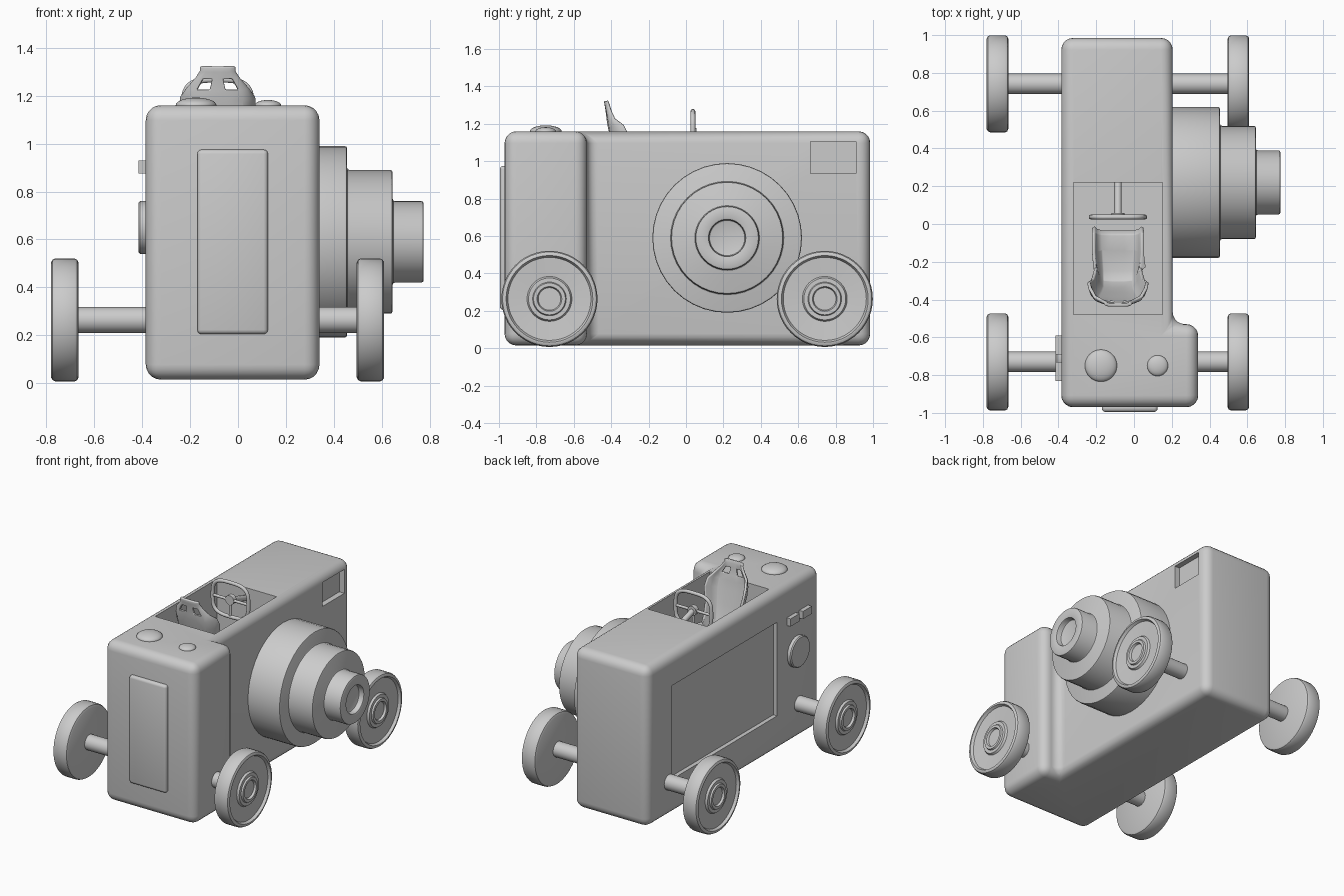
import bpy, bmesh, math
from mathutils import Vector, Matrix

cube = bpy.data.objects.get("Cube")
if cube:
    bpy.data.objects.remove(cube, do_unlink=True)

grey = bpy.data.materials.new("plain_grey")
grey.use_nodes = True
tone = (0.6, 0.6, 0.6, 1)
grey.diffuse_color = tone
grey.node_tree.nodes["Principled BSDF"].inputs["Base Color"].default_value = tone


def make(name, bm):
    bmesh.ops.recalc_face_normals(bm, faces=bm.faces)
    mesh = bpy.data.meshes.new(name)
    bm.to_mesh(mesh)
    bm.free()
    mesh.materials.append(grey)
    ob = bpy.data.objects.new(name, mesh)
    bpy.context.scene.collection.objects.link(ob)
    return ob


def bevel(ob, width, segments=3):
    mod = ob.modifiers.new("bevel", "BEVEL")
    mod.width, mod.segments, mod.angle_limit = width, segments, math.radians(40)


def finish(ob, angle=40):
    # bake the modifiers, then smooth everything but the hard edges
    bpy.ops.object.select_all(action="DESELECT")
    ob.select_set(True)
    bpy.context.view_layer.objects.active = ob
    if ob.modifiers or ob.type == "CURVE":
        bpy.ops.object.convert(target="MESH")
    bpy.ops.object.shade_smooth_by_angle(angle=math.radians(angle))
    return ob


def box(name, lo, hi):
    bm = bmesh.new()
    bmesh.ops.create_cube(bm, size=1)
    for v in bm.verts:
        v.co = [(a + b) / 2 + c * (b - a) for a, b, c in zip(lo, hi, v.co)]
    return make(name, bm)


def lathe(name, profile, y, z, side=1, steps=48):
    # revolve (x, radius) points about an axis running along x
    bm = bmesh.new()
    verts = [bm.verts.new((side * x, y, z + r)) for x, r in profile]
    edges = [bm.edges.new(p) for p in zip(verts, verts[1:])]
    bmesh.ops.spin(bm, geom=verts + edges, cent=(0, y, z), axis=(1, 0, 0),
                   angle=2 * math.pi, steps=steps)
    bmesh.ops.remove_doubles(bm, verts=bm.verts, dist=0.0004)
    return make(name, bm)


def tube(name, points, radius, cyclic=False):
    curve = bpy.data.curves.new(name, "CURVE")
    curve.dimensions = "3D"
    curve.bevel_depth, curve.bevel_resolution, curve.use_fill_caps = radius, 3, True
    spline = curve.splines.new("POLY")
    spline.points.add(len(points) - 1)
    for p, co in zip(spline.points, points):
        p.co = (*co, 1)
    spline.use_cyclic_u = cyclic
    curve.materials.append(grey)
    ob = bpy.data.objects.new(name, curve)
    bpy.context.scene.collection.objects.link(ob)
    return finish(ob)


# Body: extruded plan with a side grip, rounded, then cut
bm = bmesh.new()
plan = [(-0.385, -0.97), (0.34, -0.97), (0.34, -0.53), (0.205, -0.53), (0.205, 0.985), (-0.385, 0.985)]
base = bm.faces.new([bm.verts.new((x, y, 0.015)) for x, y in plan])
top = bmesh.ops.extrude_face_region(bm, geom=[base])["geom"]
bmesh.ops.translate(bm, vec=(0, 0, 1.145), verts=[v for v in top if isinstance(v, bmesh.types.BMVert)])
body = make("body", bm)
bevel(body, 0.063, 5)
cutters = [
    box("cockpit_cutter", (-0.32, -0.48, 0.72), (0.15, 0.22, 1.3)),
    box("screen_cutter", (-0.5, -0.48, 0.27), (-0.355, 0.715, 0.94)),
    box("window_cutter", (0.165, 0.665, 0.935), (0.3, 0.91, 1.105)),
]
for cutter in cutters:
    cutter.hide_render = True
    mod = body.modifiers.new("cut", "BOOLEAN")
    mod.object, mod.operation, mod.solver = cutter, "DIFFERENCE", "EXACT"
finish(body)
for cutter in cutters:
    bpy.data.objects.remove(cutter, do_unlink=True)

# Front plate and the small side controls
plate = box("front_plate", (-0.17, -0.995, 0.205), (0.125, -0.95, 0.975))
bevel(plate, 0.018)
finish(plate)
for i, y in enumerate((-0.64, -0.78)):
    box(f"side_button_{i + 1}", (-0.415, y - 0.05, 0.875), (-0.37, y + 0.05, 0.93))
finish(lathe("side_dial", [(0.37, 0), (0.37, 0.11), (0.408, 0.11), (0.415, 0.103), (0.415, 0)], -0.705, 0.65, -1))

# Domed buttons on top
for name, x, r, h in (("large_top_button", -0.175, 0.085, 0.032), ("small_top_button", 0.125, 0.055, 0.022)):
    bm = bmesh.new()
    bmesh.ops.create_uvsphere(bm, u_segments=32, v_segments=16, radius=1,
                              matrix=Matrix.Translation((x, -0.75, 1.16)) @ Matrix.Diagonal((r, r, h, 1)))
    finish(make(name, bm), 60)

# Stepped lens barrel
lens = lathe("lens", [(0.15, 0.4), (0.455, 0.4), (0.455, 0.3), (0.645, 0.3), (0.645, 0.17),
                      (0.775, 0.17), (0.775, 0.097), (0.735, 0.097), (0.735, 0)], 0.22, 0.59, 1, 40)
bevel(lens, 0.01, 2)
finish(lens)

# Axles and dished wheels
wheel_profile = [(0, 0), (0, 0.238), (0.006, 0.251), (0.018, 0.257), (0.097, 0.257), (0.109, 0.251),
                 (0.115, 0.24), (0.115, 0.232), (0.097, 0.222), (0.09, 0.12), (0.104, 0.112),
                 (0.104, 0.09), (0.115, 0.085), (0.115, 0.066), (0.1, 0.06), (0.1, 0)]
for place, y in (("front", -0.73), ("rear", 0.742)):
    finish(lathe(place + "_axle", [(-0.68, 0), (-0.68, 0.054), (0.51, 0.054), (0.51, 0)], y, 0.264, 1, 32))
    for label, side, inner in (("left", 1, 0.495), ("right", -1, 0.665)):
        finish(lathe(f"{place}_{label}_wheel", [(inner + x, r) for x, r in wheel_profile], y, 0.264, side), 30)

# Steering wheel: rounded square rim, hub, spokes and column
cx, wy, wz = -0.085, 0.037, 1.145


def rim(t):
    c, s = math.cos(t), math.sin(t)
    return (cx + 0.142 * math.copysign(abs(c) ** 0.6, c), wy, wz + 0.122 * math.copysign(abs(s) ** 0.6, s))


tube("steering_rim", [rim(i * math.pi / 24) for i in range(48)], 0.013, True)
for i, t in enumerate((0, math.pi, 1.5 * math.pi)):
    tube(f"steering_spoke_{i + 1}", [(cx, wy, wz), rim(t)], 0.01)
tube("steering_hub", [(cx, wy - 0.012, wz), (cx, wy + 0.02, wz)], 0.035)
tube("steering_column", [(cx, wy, wz), (cx, 0.23, wz - 0.06)], 0.02)

# Bucket seat: stations (y, z, half width, wing depth) from front lip to headrest
stations = [(-0.04, 0.82, 0.13, 0.03), (-0.06, 0.85, 0.132, 0.06), (-0.14, 0.84, 0.13, 0.08),
            (-0.25, 0.82, 0.122, 0.1), (-0.31, 0.84, 0.12, 0.11), (-0.345, 0.92, 0.122, 0.1),
            (-0.37, 1.02, 0.135, 0.08), (-0.395, 1.12, 0.155, 0.09), (-0.408, 1.18, 0.15, 0.075),
            (-0.416, 1.225, 0.125, 0.035), (-0.421, 1.27, 0.088, 0.02), (-0.426, 1.3, 0.07, 0.015),
            (-0.43, 1.322, 0.07, 0.01)]
columns = [(-1, 1), (-0.9, 0.45), (-0.68, 0.06), (-0.26, 0), (0.26, 0), (0.68, 0.06), (0.9, 0.45), (1, 1)]
bm = bmesh.new()
rows = []
for i, (y, z, half, wing) in enumerate(stations):
    a, b = stations[max(i - 1, 0)], stations[min(i + 1, len(stations) - 1)]
    normal = Vector((0, b[1] - a[1], a[0] - b[0])).normalized()
    rows.append([bm.verts.new(Vector((cx + u * half, y, z)) + normal * wing * w) for u, w in columns])
for i, (r, s) in enumerate(zip(rows, rows[1:])):
    for j in range(len(columns) - 1):
        if not (i == 9 and j in (2, 4)):  # belt holes below the headrest
            bm.faces.new((r[j], r[j + 1], s[j + 1], s[j]))
seat = make("seat", bm)
solid = seat.modifiers.new("thickness", "SOLIDIFY")
solid.thickness, solid.offset = 0.018, 0
bevel(seat, 0.005, 2)
finish(seat, 50)
box("seat_base", (cx - 0.09, -0.28, 0.71), (cx + 0.09, -0.08, 0.825))
